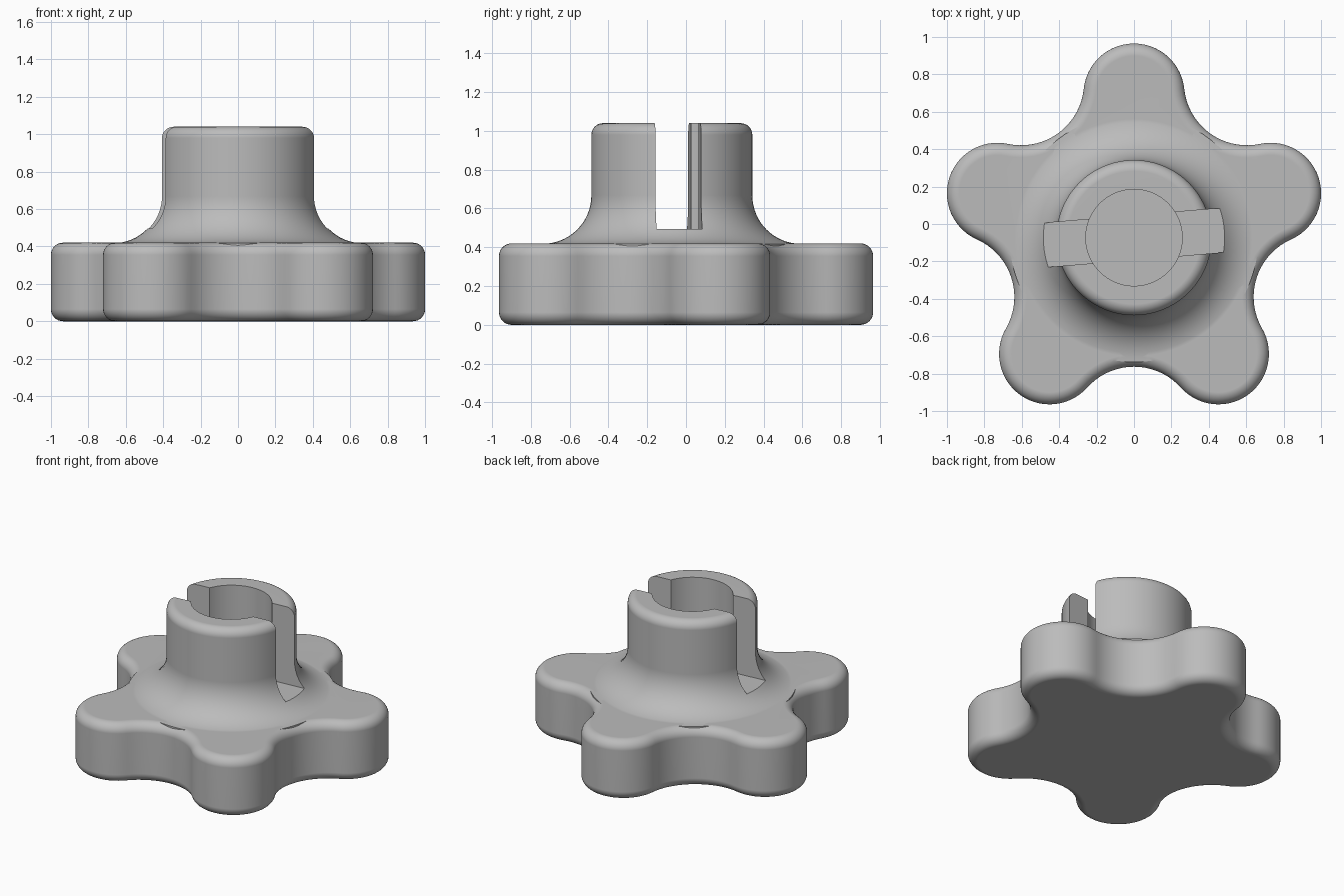
import bpy, bmesh, math
from mathutils import Matrix, Vector

if "Cube" in bpy.data.objects:
    bpy.data.objects.remove(bpy.data.objects["Cube"])

CENTRE_Y = -0.073
LOBES, LOBE_R, LOBE_DIST, VALLEY = 5, 0.27, 0.768, 0.69
HEIGHT, ROUND = 0.42, 0.065

grey = bpy.data.materials.new("plain grey")
grey.use_nodes = True
grey.diffuse_color = (0.5, 0.5, 0.5, 1)
grey.node_tree.nodes["Principled BSDF"].inputs["Base Color"].default_value = (0.5, 0.5, 0.5, 1)


def skin(name, rings):
    """Closed solid lofted through equal-length rings of points."""
    bm = bmesh.new()
    loops = [[bm.verts.new(p) for p in ring] for ring in rings]
    n = len(loops[0])
    for low, high in zip(loops, loops[1:]):
        for i in range(n):
            j = (i + 1) % n
            bm.faces.new((low[i], low[j], high[j], high[i]))
    bm.faces.new(loops[0][::-1])
    bm.faces.new(loops[-1])
    bmesh.ops.recalc_face_normals(bm, faces=bm.faces)
    mesh = bpy.data.meshes.new(name)
    bm.to_mesh(mesh)
    bm.free()
    mesh.materials.append(grey)
    obj = bpy.data.objects.new(name, mesh)
    bpy.context.collection.objects.link(obj)
    obj.location.y = CENTRE_Y
    return obj


def arc(cx, cy, r, start, end, steps):
    return [(cx + r * math.cos(a), cy + r * math.sin(a))
            for a in (start + (end - start) * i / steps for i in range(steps + 1))]


def lathe(name, profile, sides=96):
    return skin(name, [[(x, y, z) for x, y in arc(0, 0, r, 0, math.tau, sides)[:-1]]
                       for r, z in profile])


# Star outline: convex lobes joined by tangent concave valleys
half = math.pi / LOBES
ax, ay = LOBE_DIST * math.cos(half), LOBE_DIST * math.sin(half)
gap = VALLEY - ax
valley_r = (gap ** 2 + ay ** 2 - LOBE_R ** 2) / (2 * (LOBE_R - gap))
valley_c = Vector((math.cos(half), math.sin(half))) * (VALLEY + valley_r)
tangent = math.atan2(valley_c.y, valley_c.x - LOBE_DIST)


def star(inset, z):
    lobe = arc(LOBE_DIST, 0, LOBE_R - inset, -tangent, tangent, 28)
    valley = arc(*valley_c, valley_r + inset, tangent + math.pi,
                 2 * half + math.pi - tangent, 18)
    points = []
    for k in range(LOBES):
        turn = Matrix.Rotation(math.pi / 2 + 2 * half * k, 3, 'Z')
        points += [turn @ Vector((x, y, z)) for x, y in lobe + valley[1:-1]]
    return points


# Rounded grip
edge = arc(ROUND, ROUND, ROUND, 1.5 * math.pi, math.pi, 8)
grip = skin("star_knob", [star(d, z) for d, z in edge]
            + [star(d, HEIGHT - z) for d, z in edge[::-1]])

# Post with flared foot and rounded rim
flare = arc(0.665, 0.668, 0.25, 1.5 * math.pi, math.pi, 16)
rim = arc(0.355, 0.98, 0.06, 0, math.pi / 2, 8)
post = lathe("post", [(0.665, 0.3)] + flare + rim)

# Bore and cross slot cutters
bore = lathe("bore_cutter", [(0.258, 0.25), (0.258, 1.2)])
slot = skin("slot_cutter", [[(-0.8, -0.118, z), (0.8, -0.118, z), (0.8, 0.118, z), (-0.8, 0.118, z)]
                            for z in (0.495, 1.2)])
slot.rotation_euler.z = math.radians(4.8)

bpy.context.view_layer.objects.active = grip
for tool, operation in ((post, 'UNION'), (bore, 'DIFFERENCE'), (slot, 'DIFFERENCE')):
    mod = grip.modifiers.new(tool.name, 'BOOLEAN')
    mod.operation, mod.solver, mod.object = operation, 'EXACT', tool
    bpy.context.view_layer.update()
    bpy.ops.object.modifier_apply(modifier=mod.name)
    bpy.data.objects.remove(tool)

# Smooth shading with crisp slot edges and flat planes
for obj in bpy.context.selected_objects:
    obj.select_set(False)
grip.select_set(True)
bpy.ops.object.shade_smooth_by_angle(angle=math.radians(30))
normals = grip.modifiers.new("even_shading", 'WEIGHTED_NORMAL')
normals.keep_sharp = True
